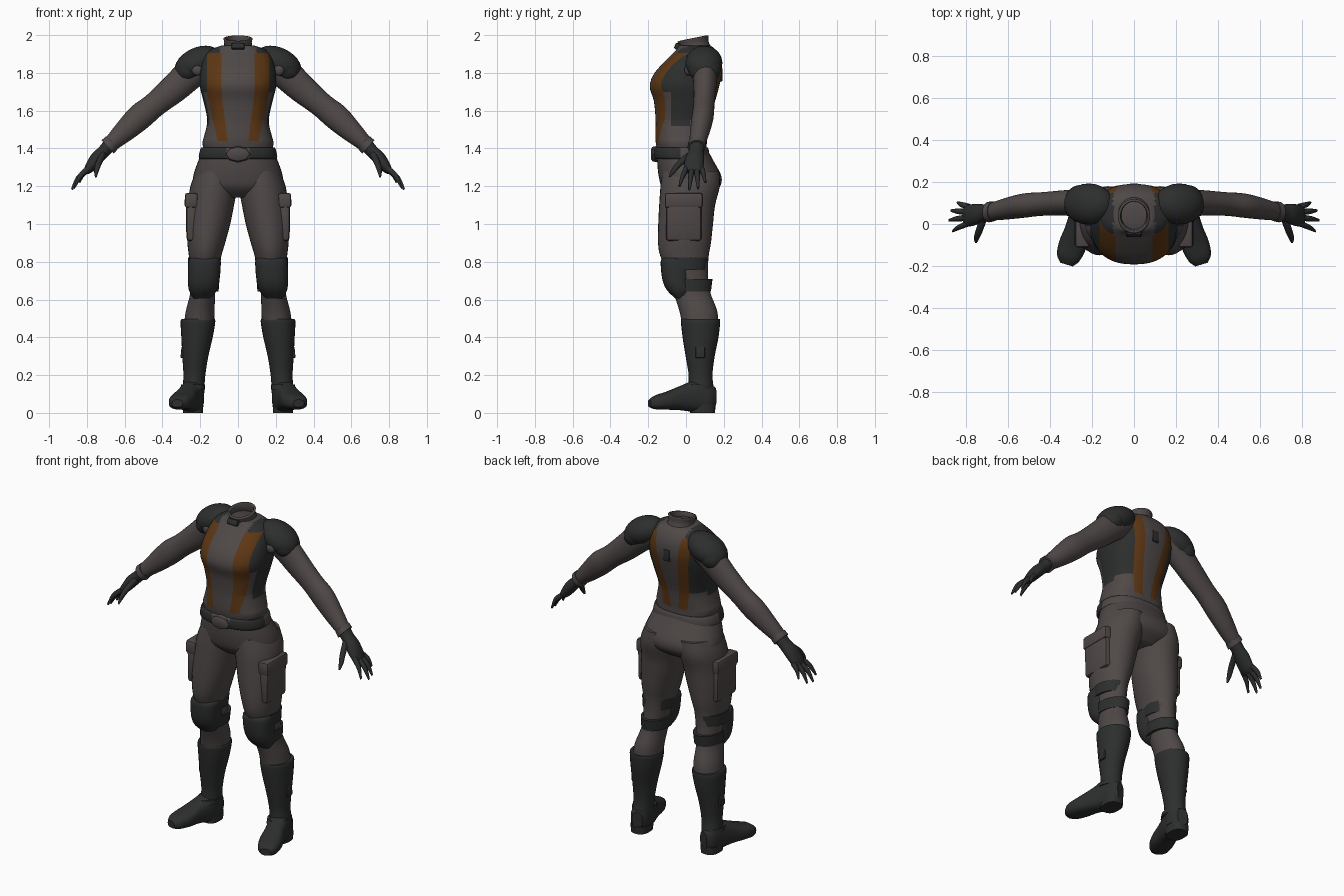
import bpy, bmesh, math
from mathutils import Vector, Matrix

if "Cube" in bpy.data.objects:
    bpy.data.objects.remove(bpy.data.objects["Cube"])


def material(name, rgb):
    m = bpy.data.materials.new(name)
    m.use_nodes = True
    m.diffuse_color = (*rgb, 1)
    m.node_tree.nodes["Principled BSDF"].inputs["Base Color"].default_value = (*rgb, 1)
    return m


GREY = material("warm grey cloth", (0.078, 0.066, 0.063))
DARK = material("dark armour", (0.026, 0.027, 0.027))
BROWN = material("brown stripe", (0.11, 0.038, 0.007))
X, Y, Z = Vector((1, 0, 0)), Vector((0, 1, 0)), Vector((0, 0, 1))


def finish(name, bm, mats, rule=None):
    bmesh.ops.recalc_face_normals(bm, faces=bm.faces)
    if rule:
        for f in bm.faces:
            f.material_index = rule(f.calc_center_median())
    me = bpy.data.meshes.new(name)
    bm.to_mesh(me)
    bm.free()
    ob = bpy.data.objects.new(name, me)
    bpy.context.collection.objects.link(ob)
    for m in mats:
        me.materials.append(m)
    bpy.ops.object.select_all(action="DESELECT")
    ob.select_set(True)
    bpy.context.view_layer.objects.active = ob
    bpy.ops.object.shade_smooth_by_angle(angle=math.radians(40))
    return ob


def spline(rows, steps):
    """Catmull-Rom through rows of any width."""
    out = []
    for i in range(len(rows) - 1):
        a, b, c, d = (rows[max(i - 1, 0)], rows[i], rows[i + 1], rows[min(i + 2, len(rows) - 1)])
        for k in range(steps):
            t = k / steps
            out.append([q + t / 2 * (r - p + t * (2*p - 5*q + 4*r - s + t * (3*q - 3*r + s - p)))
                        for p, q, r, s in zip(a, b, c, d)])
    return out + [list(rows[-1])]


def loft(name, rows, mats, u=X, v=Y, n=28, power=2.0, steps=4, side=1, cap=True, cuts=(), rule=None):
    """Skin over ellipse rings given as x, y, z, radius along u, radius along v."""
    bm = bmesh.new()
    rings = []
    for x, y, z, a, b in spline(rows, steps):
        ring = []
        for k in range(n):
            t = 2 * math.pi * k / n
            c, s = math.cos(t), math.sin(t)
            p = Vector((x, y, z)) + u * a * math.copysign(abs(c) ** (2 / power), c) \
                + v * b * math.copysign(abs(s) ** (2 / power), s)
            ring.append(bm.verts.new((p.x * side, p.y, p.z)))
        rings.append(ring)
    for r, q in zip(rings, rings[1:]):
        for k in range(n):
            bm.faces.new((r[k], r[(k + 1) % n], q[(k + 1) % n], q[k]))
    if cap:
        bm.faces.new(rings[0])
        bm.faces.new(rings[-1])
    for co, no in cuts:
        bmesh.ops.bisect_plane(bm, geom=bm.verts[:] + bm.edges[:] + bm.faces[:], plane_co=co, plane_no=no)
    return finish(name, bm, mats if isinstance(mats, list) else [mats], rule)


def box(name, loc, size, mat, bevel=0.01, rot=(0, 0, 0), side=1):
    bm = bmesh.new()
    bmesh.ops.create_cube(bm, size=1, matrix=Matrix.Diagonal((*size, 1)))
    bmesh.ops.bevel(bm, geom=bm.edges[:], offset=bevel, segments=2, affect="EDGES", profile=0.5)
    ob = finish(name, bm, [mat])
    ob.location = (loc[0] * side, loc[1], loc[2])
    ob.rotation_euler = (rot[0], rot[1] * side, rot[2] * side)
    return ob


def ball(name, loc, size, mat, tilt=0, side=1):
    bm = bmesh.new()
    bmesh.ops.create_uvsphere(bm, u_segments=24, v_segments=14, radius=1, matrix=Matrix.Diagonal((*size, 1)))
    ob = finish(name, bm, [mat])
    ob.location = (loc[0] * side, loc[1], loc[2])
    ob.rotation_euler = (0, tilt * side, 0)
    return ob


# Vest: stripe borders (x at bottom, x at top) for front and back
Z0, Z1, Z2 = 1.44, 1.70, 1.90
FRONT = [(0.055, 0.088), (0.108, 0.165)]
BACK = [(0.025, 0.085), (0.080, 0.145)]


def border(pair, z, top):
    t = min(max((z - Z0) / (top - Z0), 0), 1)
    return pair[0] + t * (pair[1] - pair[0])


def vest_rule(c):
    front = c.y < 0.02
    inner, outer = [border(p, c.z, Z1 if front else Z2) for p in (FRONT if front else BACK)]
    if c.z < Z0:
        return 0
    if c.z > 1.905:
        return 1 if abs(c.x) > 0.1 else 0
    if abs(c.x) < inner:
        return 0
    if abs(c.x) < outer:
        return 2
    if front:
        return 1 if c.z > Z1 or (c.z > 1.52 and c.y > -0.08) else 0
    return 1 if c.z > 1.55 else 0


cuts = [((0, 0, z), Z) for z in (Z0, 1.52, 1.55, Z1, 1.905)] + [((0, y, 0), Y) for y in (-0.08, 0.02)]
for s in (1, -1):
    for pairs, top in ((FRONT, Z1), (BACK, Z2)):
        for lo, hi in pairs:
            cuts.append(((s * lo, 0, Z0), Vector((top - Z0, 0, -s * (hi - lo)))))
            cuts.append(((s * hi, 0, 0), X))
torso = [(1.38, -.02, .18, .13), (1.43, -.025, .188, .135), (1.47, -.024, .178, .138), (1.55, -.018, .163, .143),
         (1.65, -.008, .183, .162), (1.73, -.008, .202, .184), (1.80, .012, .2, .178),
         (1.87, .04, .185, .143), (1.92, .052, .15, .105), (1.945, .045, .085, .085)]
loft("vest", [(0, y, z, a, b) for z, y, a, b in torso], [GREY, DARK, BROWN], n=64, power=2.4,
     cuts=cuts, rule=vest_rule)
box("back_plate", (0, 0.187, 1.79), (0.04, 0.012, 0.07), DARK, 0.004)

# Collar, an open tilted ring
collar = loft("collar", [(0, .045, 1.91, .088, .09), (0, .042, 1.95, .073, .078), (0, .037, 1.982, .077, .082)],
              GREY, v=Vector((0, 1, 0.2)), cap=False)
wall = collar.modifiers.new("wall", "SOLIDIFY")
wall.thickness = 0.012
box("collar_clasp", (0, -0.045, 1.94), (0.07, 0.03, 0.035), DARK, 0.008, (-0.4, 0, 0))

# Hips and belt
loft("hips", [(0, -.02, 1.40, .183, .13), (0, -.002, 1.33, .212, .15), (0, .022, 1.25, .237, .166),
              (0, .025, 1.19, .225, .15), (0, .02, 1.14, .13, .09)], GREY, n=40, power=2.2)
loft("belt", [(0, -.022, 1.345, .203, .143), (0, -.024, 1.355, .208, .148), (0, -.026, 1.395, .2, .146),
              (0, -.026, 1.405, .194, .14)], [GREY, DARK], n=64, power=2.4, steps=2,
     cuts=[((x, 0, 0), X) for x in (-.06, .06)] + [((0, -.03, 0), Y)],
     rule=lambda c: 1 if abs(c.x) > 0.06 and c.y < -0.03 else 0)
loft("buckle", [(0, -.15, 1.37, .068, .044), (0, -.178, 1.37, .062, .038), (0, -.184, 1.37, .05, .028)],
     GREY, u=X, v=Z, n=8, steps=1)

leg = [(.115, .025, 1.28, .105, .15), (.128, .022, 1.2, .124, .157), (.143, .006, 1.1, .122, .148),
       (.156, -.002, 1.0, .115, .145), (.168, -.008, .9, .1, .14), (.174, -.008, .83, .086, .128),
       (.178, .01, .74, .074, .106), (.186, .03, .64, .066, .098), (.2, .065, .54, .076, .1),
       (.207, .075, .46, .08, .095)]
boot = [(.212, .077, .497, .083, .098), (.212, .077, .485, .092, .104), (.217, .077, .4, .083, .095),
        (.226, .075, .3, .069, .077), (.231, .077, .2, .058, .063), (.236, .08, .12, .058, .068),
        (.237, .085, .05, .056, .066)]
foot = [(.226, .153, .085, .03, .05), (.233, .115, .082, .054, .076), (.245, .05, .088, .06, .084),
        (.27, -.03, .078, .06, .064), (.292, -.1, .065, .066, .048), (.313, -.16, .056, .056, .037),
        (.321, -.193, .05, .03, .02)]
arm = [(.15, .09, 1.85, .07, .07), (.25, .1, 1.795, .066, .082), (.34, .1, 1.715, .06, .076),
       (.44, .095, 1.632, .056, .066), (.52, .088, 1.567, .058, .07), (.6, .074, 1.492, .052, .058),
       (.68, .058, 1.418, .042, .04)]
palm = [(.665, .06, 1.435, .043, .04), (.71, .054, 1.385, .04, .034), (.75, .046, 1.345, .05, .035),
        (.785, .04, 1.3, .052, .028), (.805, .04, 1.275, .047, .016)]
fingers = {"little": ((.785, .082, 1.295), (.84, .102, 1.22)), "ring": ((.795, .057, 1.287), (.87, .064, 1.188)),
           "middle": ((.798, .03, 1.285), (.88, .018, 1.182)), "index": ((.79, .002, 1.295), (.862, -.034, 1.2))}
ACROSS = Vector((.67, 0, .74))
FOOT_SIDE = Vector((.957, .29, 0))

for name, s in (("left", 1), ("right", -1)):
    # Trousers and thigh pocket
    loft(name + "_trouser_leg", leg, GREY, n=32, side=s)
    box(name + "_pocket", (.243, -.012, 1.035), (.065, .19, .25), GREY, .018, (0, .02, 0), s)
    box(name + "_pocket_flap", (.247, -.012, 1.125), (.07, .2, .08), GREY, .014, (0, -.02, 0), s)
    # Knee pad with two straps
    loft(name + "_knee_pad", [(.176, -.05, .82, .076, .07), (.177, -.052, .8, .086, .082),
                              (.181, -.05, .71, .084, .076), (.186, -.035, .65, .074, .066),
                              (.19, -.02, .605, .045, .035)], DARK, power=2.4, side=s)
    for place, z, r, y in (("upper", .79, .085, .002), ("lower", .675, .077, .024)):
        loft(f"{name}_{place}_knee_strap", [(.18, y, z - .033, r, .108), (.178, y, z + .033, r + .003, .116)],
             DARK, steps=1, side=s)
    # Boot
    loft(name + "_boot_shaft", boot, DARK, side=s)
    loft(name + "_boot_foot", foot, DARK, u=FOOT_SIDE, v=Z, power=2.6, side=s)
    loft(name + "_boot_heel", [(.238, .088, 0, .052, .066), (.238, .088, .045, .055, .068)],
         DARK, steps=1, power=2.6, side=s)
    loft(name + "_ankle_strap", [(.24, .06, .125, .064, .086), (.238, .065, .15, .063, .078)],
         DARK, steps=1, side=s)
    box(name + "_boot_buckle", (.292, .075, .32), (.02, .05, .06), DARK, .006, (0, -.1, 0), s)
    # Sleeve, cuff and shoulder pad
    loft(name + "_sleeve", arm, GREY, u=Y, v=ACROSS, side=s)
    loft(name + "_cuff", [(.668, .06, 1.43, .047, .046), (.69, .057, 1.408, .049, .048)],
         GREY, u=Y, v=ACROSS, steps=1, side=s)
    ball(name + "_shoulder_pad", (.215, .095, 1.853), (.128, .098, .08), DARK, .45, s)
    ball(name + "_shoulder_skirt", (.255, .098, 1.825), (.085, .088, .07), DARK, .75, s)
    ball(name + "_shoulder_stud", (.215, .012, 1.815), (.03, .02, .03), GREY, 0, s)
    # Glove
    loft(name + "_palm", palm, DARK, u=Y, v=ACROSS, n=20, side=s)
    for finger, (base, tip) in fingers.items():
        mid = [(a + b) / 2 + d for a, b, d in zip(base, tip, (.008, 0, .008))]
        loft(f"{name}_{finger}_finger", [(*base, .015, .016), (*mid, .013, .014), (*tip, .006, .006)],
             DARK, u=Y, v=ACROSS, n=10, side=s)
    loft(name + "_thumb", [(.715, .03, 1.37, .02, .024), (.738, -.035, 1.32, .018, .02),
                           (.75, -.068, 1.28, .014, .015), (.753, -.088, 1.25, .006, .006)],
         DARK, u=Vector((.8, .45, 0)), v=Vector((.2, -.4, .7)), n=12, side=s)
